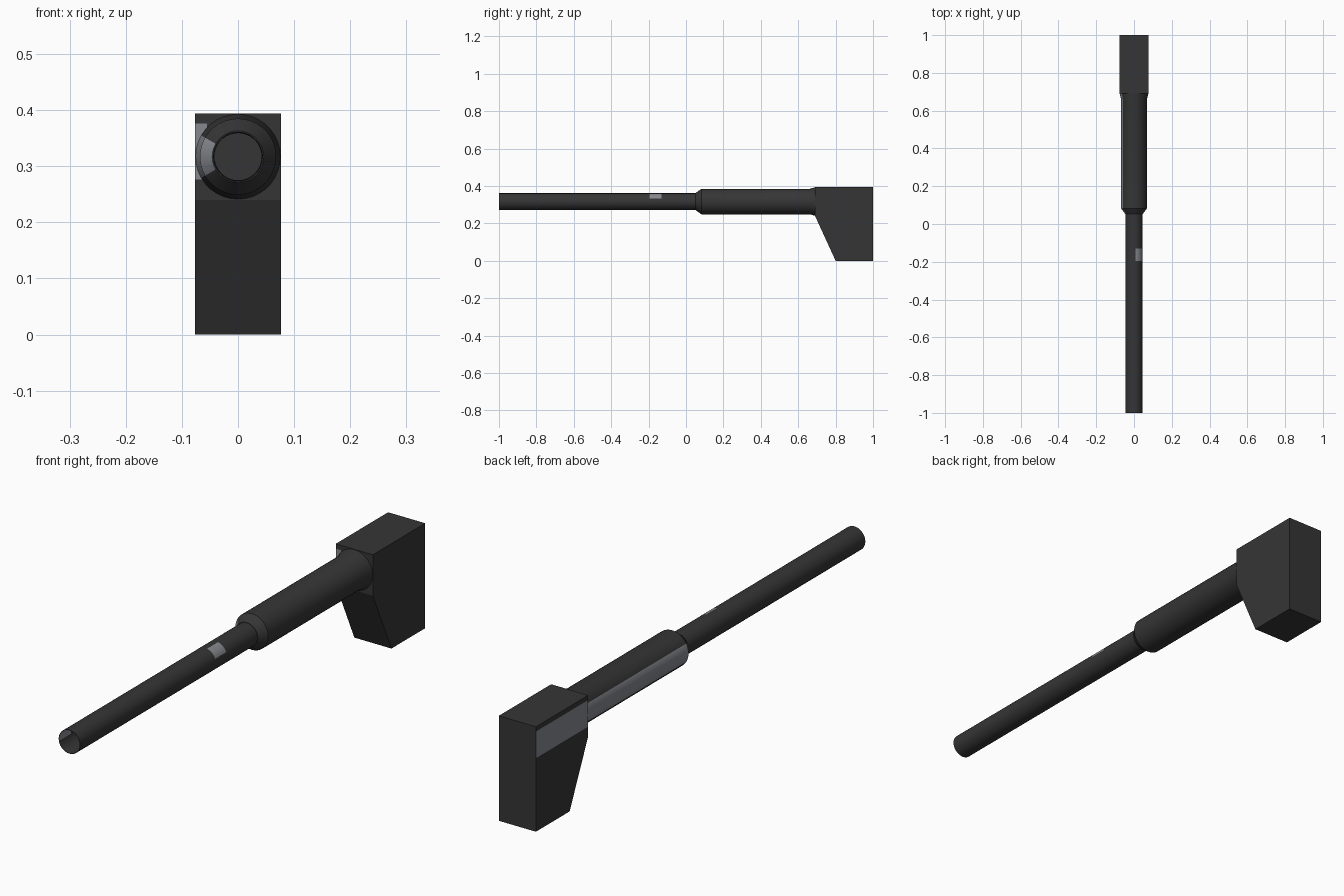
import bpy, bmesh, math
from mathutils import Vector

if "Cube" in bpy.data.objects:
    bpy.data.objects.remove(bpy.data.objects["Cube"])

AXIS_Z = 0.317   # height of the barrel axis
SEG = 36


def material(name, rgb):
    m = bpy.data.materials.new(name)
    m.diffuse_color = (*rgb, 1)
    m.use_nodes = True
    m.node_tree.nodes["Principled BSDF"].inputs["Base Color"].default_value = m.diffuse_color
    return m


MATS = [material("dark_metal", (0.036, 0.036, 0.036)),
        material("worn_grey", (0.24, 0.25, 0.275))]


def finish(bm, name, angle):
    bmesh.ops.recalc_face_normals(bm, faces=bm.faces[:])
    mesh = bpy.data.meshes.new(name)
    bm.to_mesh(mesh)
    bm.free()
    for m in MATS:
        mesh.materials.append(m)
    ob = bpy.data.objects.new(name, mesh)
    bpy.context.collection.objects.link(ob)
    bpy.ops.object.select_all(action='DESELECT')
    ob.select_set(True)
    bpy.context.view_layer.objects.active = ob
    bpy.ops.object.shade_smooth_by_angle(angle=math.radians(angle))
    return ob


def lathe(name, profile, is_grey):
    """Turn (y, radius) pairs around the barrel axis; is_grey(band, degrees)."""
    bm = bmesh.new()
    rings = []
    for y, r in profile:
        rings.append([bm.verts.new((r * math.cos(2 * math.pi * i / SEG), y,
                                    AXIS_Z + r * math.sin(2 * math.pi * i / SEG)))
                      for i in range(SEG)])
    for band in range(len(rings) - 1):
        a, b = rings[band], rings[band + 1]
        for i in range(SEG):
            j = (i + 1) % SEG
            f = bm.faces.new((a[i], a[j], b[j], b[i]))
            f.material_index = int(is_grey(band, (i + 0.5) * 360 / SEG))
    bm.faces.new(rings[0])
    bm.faces.new(rings[-1])
    return finish(bm, name, 30)


# Barrel: hollow muzzle, then the outer tube with a small worn patch
lathe("barrel",
      [(-0.75, 0.042), (-0.93, 0.042), (-1.0, 0.043), (-1.0, 0.0445),
       (-0.195, 0.0445), (-0.13, 0.0445), (0.08, 0.0445)],
      lambda band, d: (band == 4 and 20 < d < 80) or (band == 1 and 130 < d < 190))

# Sleeve: chamfered front, flared where it meets the stock, stripe on the left
lathe("sleeve",
      [(0.052, 0.046), (0.082, 0.068), (0.66, 0.068), (0.695, 0.077), (0.72, 0.077)],
      lambda band, d: 150 < d < 210)

# Stock block: side profile extruded across x
bm = bmesh.new()
profile = [(0.69, 0.394), (1.0, 0.394), (1.0, 0.0), (0.80, 0.0), (0.69, 0.24)]
face = bm.faces.new([bm.verts.new((-0.077, y, z)) for y, z in profile])
ext = bmesh.ops.extrude_face_region(bm, geom=[face])
bmesh.ops.translate(bm, vec=(0.154, 0, 0),
                    verts=[v for v in ext["geom"] if isinstance(v, bmesh.types.BMVert)])
# cut lines for the painted side stripe
for co, no in (((0, 0, 0.276), (0, 0, 1)), ((0, 0, 0.376), (0, 0, 1)),
               ((-0.055, 0, 0), (1, 0, 0))):
    bmesh.ops.bisect_plane(bm, geom=bm.verts[:] + bm.edges[:] + bm.faces[:],
                           plane_co=Vector(co), plane_no=Vector(no))
for f in bm.faces:
    c = f.calc_center_median()
    f.material_index = int(c.x < -0.055 and 0.277 < c.z < 0.375 and c.y < 0.99)
finish(bm, "stock_block", 20)
